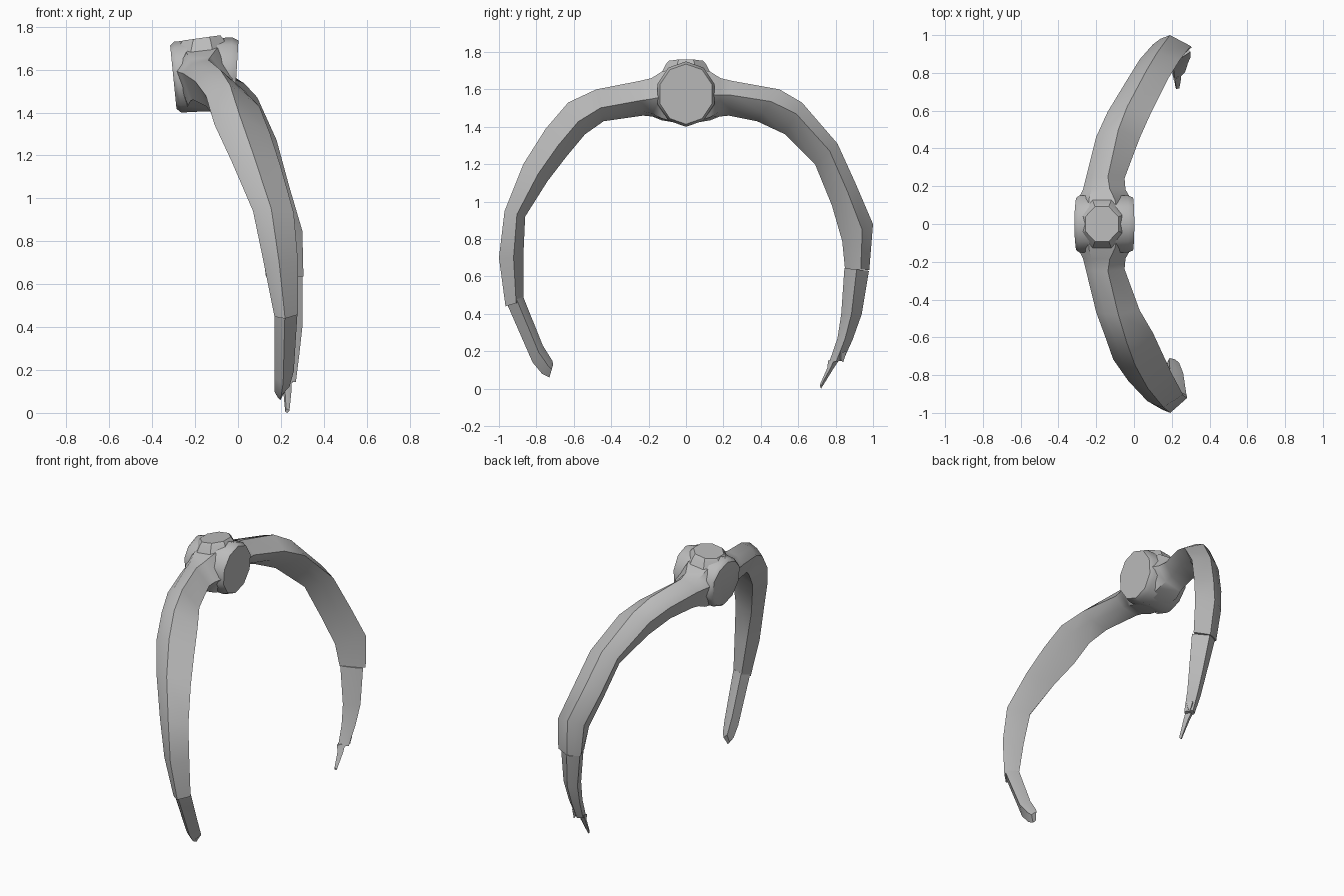
import bpy, bmesh, math

if "Cube" in bpy.data.objects:
    bpy.data.objects.remove(bpy.data.objects["Cube"])

bone = bpy.data.materials.new("bone grey")
bone.diffuse_color = (0.5, 0.5, 0.5, 1)
bone.use_nodes = True
bone.node_tree.nodes["Principled BSDF"].inputs["Base Color"].default_value = bone.diffuse_color


def loft(name, rings, angle):
    """Skin a list of equal-sized point rings and cap both ends."""
    bm = bmesh.new()
    vs = [[bm.verts.new(p) for p in ring] for ring in rings]
    n = len(vs[0])
    for a, b in zip(vs, vs[1:]):
        for i in range(n):
            bm.faces.new((a[i], a[(i + 1) % n], b[(i + 1) % n], b[i]))
    bm.faces.new(vs[0])
    bm.faces.new(vs[-1][::-1])
    bmesh.ops.recalc_face_normals(bm, faces=bm.faces)
    me = bpy.data.meshes.new(name)
    bm.to_mesh(me)
    bm.free()
    me.materials.append(bone)
    ob = bpy.data.objects.new(name, me)
    bpy.context.collection.objects.link(ob)
    bpy.ops.object.select_all(action='DESELECT')
    ob.select_set(True)
    bpy.context.view_layer.objects.active = ob
    bpy.ops.object.shade_smooth_by_angle(angle=math.radians(angle))
    return ob


def rib(name, side, rows, mid, round_rows=0):
    """Rows: outer y, outer z, inner y, inner z, x min, x max.
    The first round_rows fade from a round root to a flat strip section."""
    strip = [(0, .3), (.2, .12), (.45, 0), (1, mid), (.7, mid + (1 - mid) * .5), (.22, 1)]
    stub = [(0, .4), (.2, .05), (.75, 0), (1, .5), (.75, 1), (.22, 1)]
    rings = []
    for k, (yo, zo, yi, zi, x0, x1) in enumerate(rows):
        w = max(0, 1 - k / round_rows) if round_rows else 0
        ring = []
        for (ts, fs), (tr, fr) in zip(strip, stub):
            t, f = ts + (tr - ts) * w, fs + (fr - fs) * w
            ring.append((x0 + (x1 - x0) * t, side * (yo + (yi - yo) * f), zo + (zi - zo) * f))
        rings.append(ring)
    return loft(name, rings, 40)


# vertebra body: drum along x with leaning end faces
rings = []
for x, r, lean in [(-.315, .9, .1), (-.295, 1, .1), (-.16, .97, 0), (-.03, 1, -.06), (0, .92, -.06)]:
    ring = []
    for i in range(10):
        a = math.tau * (i + .5) / 10
        z = 1.575 + .175 * r * math.sin(a)
        # the -x end is lower on top
        if x < -.2 and z > 1.68:
            z -= .02
        ring.append((x + lean * (1.7 - z), .16 * r * math.cos(a), z))
    rings.append(ring)
loft("vertebra_body", rings, 50)

# flat knob on top of the vertebra
rings = []
for z, r in [(1.66, .145), (1.73, .11), (1.748, .095)]:
    ring = []
    for i in range(8):
        a = math.tau * (i + .5) / 8
        x = r * math.cos(a)
        ring.append((x - .17, r * math.sin(a) * 1.05, z + x * .14))
    rings.append(ring)
loft("top_knob", rings, 30)

# rib roots, shared by both sides
root = [(.04, 1.72, .04, 1.42, -.30, -.01),
        (.13, 1.695, .13, 1.435, -.295, -.015),
        (.185, 1.66, .18, 1.455, -.27, -.045),
        (.25, 1.645, .23, 1.46, -.255, -.05)]

# whole rib (front side)
rib("front_rib", -1, root + [
    (.48, 1.60, .44, 1.43, -.20, .03),
    (.63, 1.53, .54, 1.36, -.15, .10),
    (.75, 1.39, .64, 1.24, -.11, .15),
    (.87, 1.20, .74, 1.11, -.03, .20),
    (.97, .95, .86, .92, .07, .26),
    (1.0, .70, .87, .70, .12, .28),
    (.965, .44, .87, .47, .17, .28)], .6, 5)
rib("front_rib_tip", -1, [
    (.96, .46, .87, .49, .17, .278),
    (.82, .14, .765, .23, .17, .26),
    (.77, .08, .715, .15, .17, .24),
    (.73, .06, .71, .13, .18, .22)], .6)

# cracked rib (back side)
rib("back_rib", 1, root + [
    (.50, 1.60, .38, 1.43, -.20, .03),
    (.62, 1.53, .53, 1.36, -.14, .09),
    (.81, 1.31, .69, 1.20, -.03, .18),
    (.91, 1.09, .78, .98, .03, .24),
    (1.0, .88, .835, .79, .10, .30),
    (.98, .635, .85, .64, .13, .305)], .35, 5)
rib("back_rib_lower", 1, [
    (.978, .63, .847, .645, .14, .30),
    (.94, .40, .83, .40, .18, .30),
    (.89, .26, .81, .27, .19, .285),
    (.84, .15, .765, .14, .20, .27)], .5)

# splinters at the broken end
rib("long_splinter", 1, [
    (.83, .17, .76, .15, .20, .25),
    (.79, .11, .755, .11, .21, .25),
    (.722, 0, .715, .02, .22, .24)], .5)
rib("short_splinter", 1, [
    (.86, .20, .80, .19, .23, .275),
    (.84, .14, .82, .16, .25, .26)], .5)
